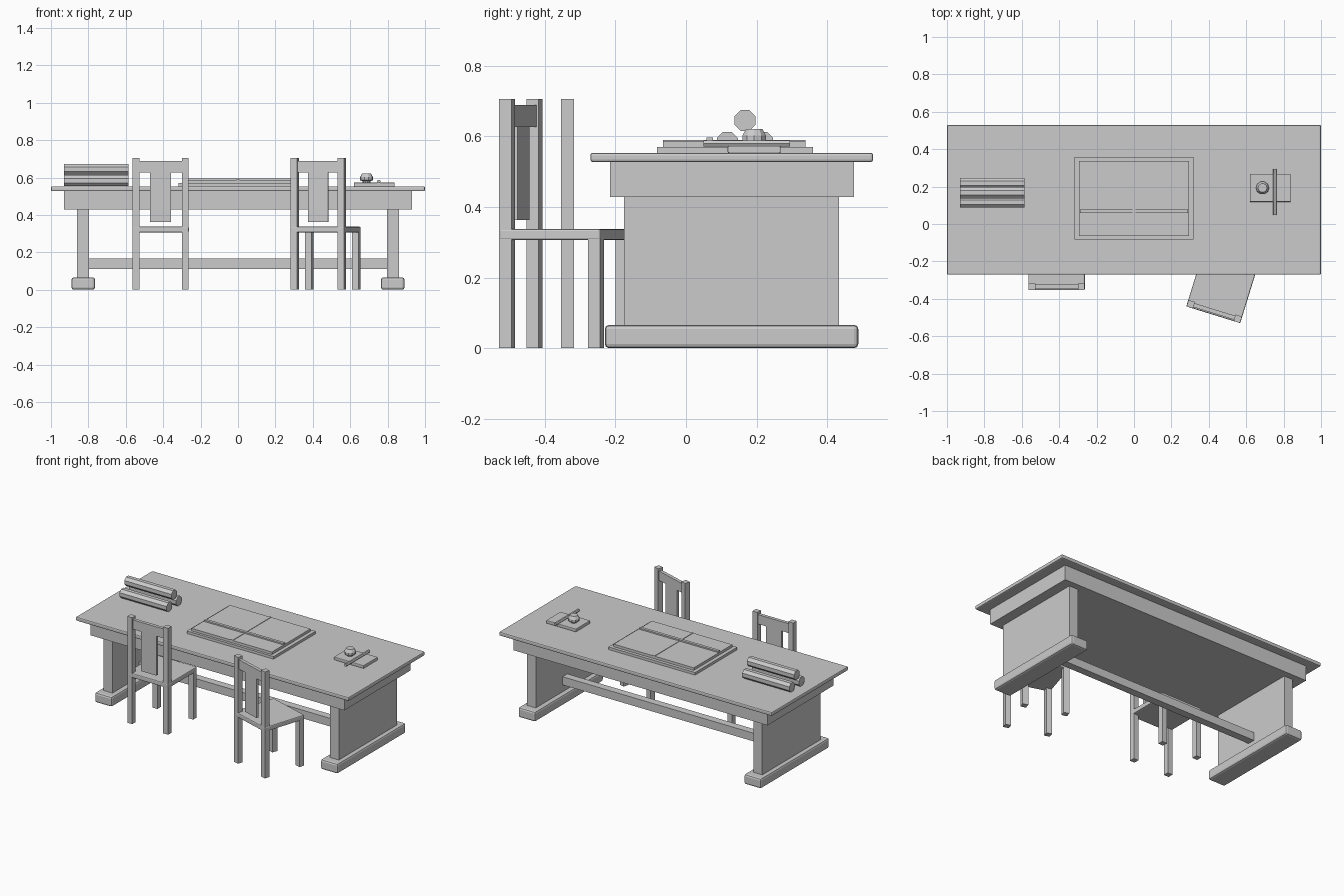
import bpy, bmesh, math
from mathutils import Matrix, Vector

if "Cube" in bpy.data.objects:
    bpy.data.objects.remove(bpy.data.objects["Cube"])


def finish(name, bm, mat=None, bevel=0):
    if mat:
        bm.transform(mat)
    bmesh.ops.recalc_face_normals(bm, faces=bm.faces)
    me = bpy.data.meshes.new(name)
    bm.to_mesh(me)
    bm.free()
    ob = bpy.data.objects.new(name, me)
    bpy.context.collection.objects.link(ob)
    if bevel:
        m = ob.modifiers.new("bevel", 'BEVEL')
        m.width = bevel
        m.segments = 2
    return ob


def box(name, x, y, z, bevel=0, mat=None):
    """Box from (min, max) pairs."""
    bm = bmesh.new()
    bmesh.ops.create_cube(bm, size=1)
    for v in bm.verts:
        v.co = Vector([(a + b) / 2 + c * (b - a) for (a, b), c in zip((x, y, z), v.co)])
    return finish(name, bm, mat, bevel)


def rod(name, centre, radius, length, axis, sides):
    bm = bmesh.new()
    bmesh.ops.create_cone(bm, cap_ends=True, segments=sides, radius1=radius,
                          radius2=radius, depth=length)
    turn = Matrix.Rotation(math.pi / 2, 4, axis)
    spin = Matrix.Rotation(math.pi / sides, 4, 'Z')
    return finish(name, bm, Matrix.Translation(centre) @ turn @ spin)


# Table: top, apron, panel legs on feet, stretcher
box("table_top", (-1, 1), (-.271, .53), (.527, .553), .007)
box("table_apron", (-.93, .93), (-.215, .475), (.428, .53))
for s, side in ((-1, "left"), (1, "right")):
    box(side + "_leg_panel", sorted((s * .797, s * .862)), (-.176, .433), (.055, .435))
    box(side + "_foot", sorted((s * .765, s * .89)), (-.23, .488), (0, .066), .012)
box("stretcher", (-.81, .81), (.104, .154), (.112, .166))


# Chairs: built around the seat centre, back towards -y
def chair(prefix, x, y, angle):
    m = Matrix.Translation((x, y, 0)) @ Matrix.Rotation(angle, 4, 'Z')
    w, d = .018, .1315
    box(prefix + "_seat", (-.151, .151), (-.15, .151), (.306, .337), .006, m)
    for sx in (-d, d):
        box(prefix + "_back_post", (sx - w, sx + w), (-d - w, -d + w), (0, .705), 0, m)
        box(prefix + "_front_leg", (sx - w, sx + w), (d - w, d + w), (0, .31), 0, m)
    box(prefix + "_top_rail", (-.12, .12), (-d - .011, -d + .011), (.626, .688), 0, m)
    box(prefix + "_back_splat", (-.056, .056), (-d - .008, -d + .008), (.363, .63), 0, m)


chair("left_chair", -.414, -.204, 0)
chair("right_chair", .468, -.342, -.3)

# Folded board in the middle of the table
box("board_base", (-.318, .318), (-.082, .359), (.552, .57))
box("board_sheet", (-.294, .294), (-.065, .338), (.568, .587))
box("board_fold_strip", (-.008, .008), (-.065, .338), (.58, .59))
box("board_cross_strip", (-.29, .29), (.058, .077), (.58, .596))

# Stack of rolled papers
for y, z in ((.117, .583), (.217, .583), (.167, .644)):
    rod("paper_roll", (-.757, y, z), .032, .345, 'Y', 8)

# Writing tray, ink pot and pen
box("ink_tray", (.619, .838), (.118, .268), (.552, .573), .004)
bm = bmesh.new()
profile = [(0, .57), (.02, .57), (.022, .581), (.035, .586), (.035, .602), (.024, .621), (0, .621)]
verts = [bm.verts.new((r, 0, z)) for r, z in profile]
edges = [bm.edges.new(p) for p in zip(verts, verts[1:])]
bmesh.ops.spin(bm, geom=verts + edges, cent=(0, 0, 0), axis=(0, 0, 1),
               angle=math.tau, steps=10, use_merge=True)
bmesh.ops.remove_doubles(bm, verts=bm.verts, dist=.0005)
finish("ink_pot", bm, Matrix.Translation((.687, .193, 0)))
rod("pen", (.753, .172, .579), .01, .246, 'X', 6)
